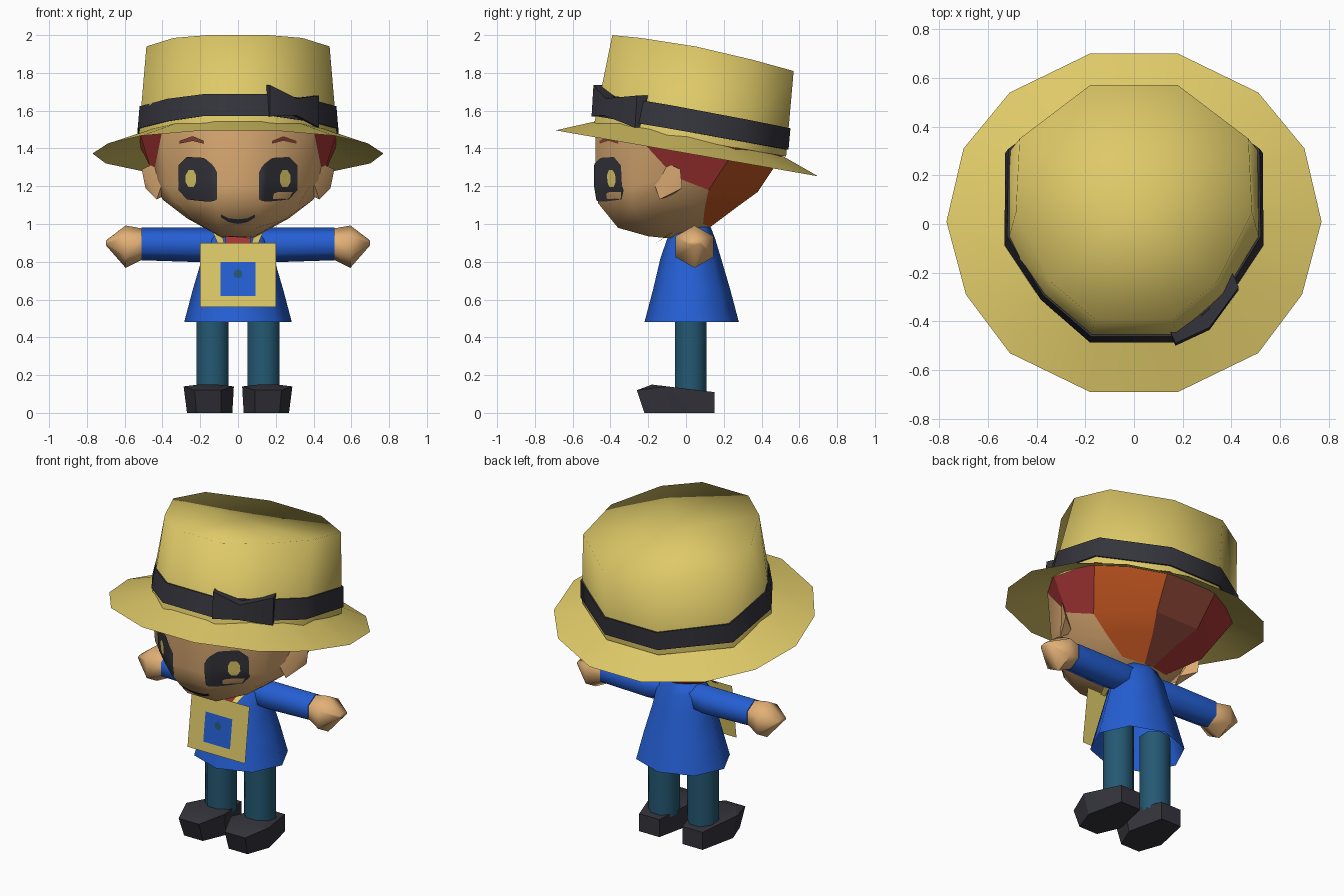
import bpy, bmesh, math
from mathutils import Vector
from mathutils.bvhtree import BVHTree

if "Cube" in bpy.data.objects:
    bpy.data.objects.remove(bpy.data.objects["Cube"])


def mat(name, r, g, b):
    m = bpy.data.materials.new(name)
    m.diffuse_color = [(c / 255 / 12.92 if c < 11 else ((c / 255 + 0.055) / 1.055) ** 2.4)
                       for c in (r, g, b)] + [1]
    m.use_nodes = True
    m.node_tree.nodes["Principled BSDF"].inputs["Base Color"].default_value = m.diffuse_color
    return m


STRAW = mat("straw", 222, 201, 104)
BLACK = mat("charcoal", 52, 52, 60)
SKIN = mat("skin", 226, 176, 118)
BLUE = mat("coat blue", 37, 95, 212)
TEAL = mat("trouser teal", 36, 88, 114)
RED = mat("hair red", 165, 52, 52)
ORANGE = mat("hair orange", 195, 86, 32)
BROWN = mat("hair brown", 135, 68, 54)


def build(name, verts, faces, mats, angle=50, fix=False, face_mats=None):
    me = bpy.data.meshes.new(name)
    me.from_pydata([tuple(v) for v in verts], [], faces)
    for m in mats if isinstance(mats, list) else [mats]:
        me.materials.append(m)
    if face_mats:
        for p, i in zip(me.polygons, face_mats):
            p.material_index = i
    bm = bmesh.new()
    bm.from_mesh(me)
    if fix:
        bmesh.ops.recalc_face_normals(bm, faces=bm.faces)
    bmesh.ops.delete(bm, geom=[v for v in bm.verts if not v.link_faces], context='VERTS')
    bm.to_mesh(me)
    bm.free()
    for p in me.polygons:
        p.use_smooth = True
    me.set_sharp_from_angle(angle=math.radians(angle))
    ob = bpy.data.objects.new(name, me)
    bpy.context.collection.objects.link(ob)
    return ob


def loop(half):
    """Close a right-hand half outline (front to back) by mirroring it."""
    return [Vector(p) for p in half] + [Vector((-p[0], p[1], p[2])) for p in reversed(half)]


def loft(rings, bottom=False, top=False):
    n = len(rings[0])
    verts = [v for r in rings for v in r]
    faces = [(k * n + i, k * n + (i + 1) % n, (k + 1) * n + (i + 1) % n, (k + 1) * n + i)
             for k in range(len(rings) - 1) for i in range(n)]
    if bottom:
        faces.append(tuple(reversed(range(n))))
    if top:
        verts.append(sum(rings[-1], Vector()) / n)
        b = (len(rings) - 1) * n
        faces += [(b + i, b + (i + 1) % n, len(verts) - 1) for i in range(n)]
    return verts, faces


def hull(name, pts, m, angle=30):
    bm = bmesh.new()
    for p in pts:
        bm.verts.new(p)
    bmesh.ops.convex_hull(bm, input=bm.verts)
    bm.verts.index_update()
    vs = [v.co.copy() for v in bm.verts]
    fs = [[v.index for v in f.verts] for f in bm.faces]
    bm.free()
    return build(name, vs, fs, m, angle, True)


# Head and hair: stacked mirrored rings, split into skin and hair panels
head_rings = [loop(h) for h in (
    [(.04, -.20, .935), (.08, -.15, .93), (.08, -.1, .925), (.06, -.05, .93), (.02, .03, .945)],
    [(.10, -.36, .98), (.24, -.25, 1.02), (.27, -.1, 1.03), (.16, .09, 1.0), (.03, .13, .985)],
    [(.12, -.465, 1.11), (.32, -.28, 1.10), (.40, -.1, 1.13), (.28, .1, 1.09), (.09, .27, 1.09)],
    [(.13, -.48, 1.2), (.38, -.28, 1.2), (.45, -.06, 1.25), (.40, .12, 1.18), (.15, .38, 1.17)],
    [(.15, -.48, 1.53), (.40, -.29, 1.5), (.52, -.09, 1.48), (.52, .27, 1.41), (.18, .52, 1.38)])]
hv, hf = loft(head_rings, bottom=True)
skin_faces, hair_faces, hair_mats = [], [], []
for f in hf:
    if len(f) > 4:
        skin_faces.append(f)
        continue
    row, i = divmod(f[0], 10)
    if i in (3, 4, 5) and row > 0:                      # back panels
        hair_faces.append(f)
        hair_mats.append({3: 1, 4: 2, 5: 0}[i])
    elif row == 3 and i in (2, 6):                      # side panels
        hair_faces.append(f)
        hair_mats.append(0 if i == 2 else 1)
    elif row == 3 and i in (1, 7):                      # temple triangles
        a, b, c, d = f
        hair_faces.append((b, c, d) if i == 1 else (a, c, d))
        skin_faces.append((a, b, d) if i == 1 else (a, b, c))
        hair_mats.append(0)
    else:
        skin_faces.append(f)
build("head", hv, skin_faces, SKIN, 60)
build("hair", hv, hair_faces, [RED, ORANGE, BROWN], 20, face_mats=hair_mats)
surface = BVHTree.FromPolygons(hv, skin_faces)


def decal(name, cols, m, side=1, lift=.007, nx=14, nz=6):
    """Thin painted patch laid on the face; cols are (x, low z, high z)."""
    verts = []
    for k in range(nx + 1):
        x = cols[0][0] + (cols[-1][0] - cols[0][0]) * k / nx
        for a, b in zip(cols, cols[1:]):
            if x <= b[0] + 1e-6:
                t = (x - a[0]) / (b[0] - a[0])
                lo, hi = (a[j] + (b[j] - a[j]) * t for j in (1, 2))
                break
        for r in range(nz + 1):
            z = lo + (hi - lo) * r / nz
            hit = surface.ray_cast(Vector((x * side, -2, z)), Vector((0, 1, 0)))[0]
            verts.append((x * side, (hit.y if hit else -.4) - lift, z))
    w = nz + 1
    faces = [(k * w + r, (k + 1) * w + r, (k + 1) * w + r + 1, k * w + r + 1)[::side]
             for k in range(nx) for r in range(nz)]
    build(name, verts, faces, m)


decal("mouth", [(-.09, 1.035, 1.05), (-.05, 1.01, 1.03), (0, 1.0, 1.025),
                (.05, 1.01, 1.03), (.09, 1.035, 1.05)], BLACK)

for s, tag in ((1, "right"), (-1, "left")):
    # Face details
    decal(tag + "_eye", [(.11, 1.13, 1.27), (.13, 1.12, 1.31), (.18, 1.12, 1.35), (.27, 1.13, 1.355),
                         (.315, 1.18, 1.31)], BLACK, s)
    decal(tag + "_pupil", [(.223, 1.22, 1.26), (.235, 1.195, 1.285), (.262, 1.195, 1.285),
                           (.277, 1.22, 1.26)], STRAW, s, .0095)
    decal(tag + "_eyebrow", [(.18, 1.425, 1.44), (.24, 1.44, 1.465), (.31, 1.425, 1.44)], BROWN, s)
    hull(tag + "_ear", [(s * x, y, z) for x, y, z in (
        (.40, -.17, 1.22), (.42, -.12, 1.33), (.39, -.08, 1.15),
        (.51, -.03, 1.29), (.49, -.02, 1.19), (.43, -.14, 1.13))], SKIN)

    # Sleeve and hand along x: (x, z centre, half height, half depth)
    def tube(rows, n=6):
        return [[Vector((s * x, .045 + ry * math.cos(2 * math.pi * (i + .5) / n),
                         zc + rz / .866 * math.sin(2 * math.pi * (i + .5) / n) * .866))
                 for i in range(n)] for x, zc, rz, ry in rows]
    v, f = loft(tube([(.08, .90, .08, .08), (.2, .89, .092, .095), (.51, .895, .087, .09)]), True, True)
    build(tag + "_sleeve", v, f, BLUE, 65, True)
    v, f = loft(tube([(.50, .895, .08, .08), (.595, .88, .112, .115), (.70, .90, .012, .04)]), True, True)
    build(tag + "_hand", v, f, SKIN, 65, True)

    # Leg
    rings = [[Vector((s * .135 + .093 * math.cos(a), .025 + .09 * math.sin(a), z))
              for a in [math.pi / 4 * (i + .5) for i in range(8)]] for z in (.1, .6)]
    v, f = loft(rings)
    build(tag + "_leg", v, f, TEAL, 60)

    # Shoe
    sole = [(.08, .15), (.22, .15), (.27, -.08), (.22, -.22), (.09, -.22), (.03, -.08)]
    upper = [(.08, .15, .11), (.22, .15, .11), (.288, -.1, .14), (.23, -.26, .12), (.09, -.26, .12),
             (.022, -.1, .14), (.11, -.18, .15), (.21, -.18, .15)]
    hull(tag + "_shoe", [(s * x, y, 0) for x, y in sole] + [(s * x, y, z) for x, y, z in upper], BLACK)

    # Neck strap of the box
    strap = [(.10, -.03, .99), (.145, -.03, .985), (.105, -.17, .89), (.07, -.17, .89)]
    build(tag + "_strap", [(s * x, y, z) for x, y, z in strap], [(0, 3, 2, 1)[::s]], STRAW)

# Coat: flared open tube, (z, half width, front y, back y)
coat = []
for z, w, y0, y1 in ((.48, .285, -.22, .28), (.65, .24, -.175, .235), (.82, .19, -.135, .185),
                     (.92, .17, -.10, .155), (.985, .12, -.06, .13)):
    coat.append([Vector((w * math.cos(a), (y0 + y1) / 2 + (y1 - y0) / 2 * math.sin(a), z))
                 for a in [math.pi / 4 * i for i in range(8)]])
v, f = loft(coat, top=True)
build("coat", v, f, BLUE, 60)

# Shirt front
build("shirt", [(-.03, -.19, .62), (.03, -.19, .62), (.06, -.15, .82), (.07, -.085, .97),
                (-.07, -.085, .97), (-.06, -.15, .82)], [(0, 1, 2, 5), (5, 2, 3, 4)], RED)


# Hanging box front with a blue panel and a dark dot, on one sloped plane
def on_box(x, z, lift=0):
    return (x, -.215 + (z - .56) * .13 - lift, z)


def plate(name, pts, m, lift):
    build(name, [on_box(x, z, lift) for x, z in pts], [tuple(range(len(pts)))], m)


def rect(w, z0, z1):
    return [(-w, z0), (w, z0), (w, z1), (-w, z1)]


plate("box_front", rect(.2, .56, .9), STRAW, 0)
plate("box_panel", rect(.093, .62, .8), BLUE, .005)
plate("box_dot", [(.024 * math.cos(i * math.pi / 4), .737 + .024 * math.sin(i * math.pi / 4))
                  for i in range(8)], TEAL, .009)


# Hat brim: tilted sheet
def tilt(z, y):
    return z - .175 * y


brim = [(.18, -.69), (.51, -.53), (.69, -.29), (.77, .01), (.70, .31), (.51, .54), (.18, .70)]
outer = loop([(x, y, tilt(1.375, y)) for x, y in brim])
inner = loop([(x * .62, y * .62, tilt(1.48, y * .62)) for x, y in brim])
v, f = loft([outer, inner])
build("hat_brim", v, f, STRAW, 60)

# Hat crown
low = loop([(x, y, tilt(1.45, y)) for x, y in
            ((.18, -.485), (.38, -.31), (.525, -.1), (.525, .28), (.18, .53))])
high = loop([(.16, -.39, 2.0), (.34, -.24, 1.985), (.485, .05, 1.94), (.47, .35, 1.87), (.18, .57, 1.81)])
v, f = loft([low, high], top=True)
build("hat_crown", v, f, STRAW, 120)


# Hat band following the crown
def crown_ring(t, grow):
    return [Vector((p.x * grow, p.y * grow, p.z)) for p in (a.lerp(b, t) for a, b in zip(low, high))]


v, f = loft([crown_ring(t, g) for t, g in ((.08, 1.0), (.08, 1.018), (.33, 1.018), (.33, 1.0))])
build("hat_band", v, f, BLACK, 60)

# Bow: two flared wings on a narrow knot
bow = [(.17, -.50, 1.57), (.17, -.49, 1.735), (.31, -.435, 1.575), (.31, -.425, 1.665),
       (.43, -.27, 1.51), (.43, -.26, 1.68)]
back = [(x - .03, y + .07, z) for x, y, z in bow]
build("hat_bow", bow + back,
      [(0, 2, 3, 1), (2, 4, 5, 3), (6, 7, 9, 8), (8, 9, 11, 10), (1, 3, 9, 7), (3, 5, 11, 9),
       (0, 6, 8, 2), (2, 8, 10, 4), (0, 1, 7, 6), (4, 10, 11, 5)], BLACK, 30, True)
